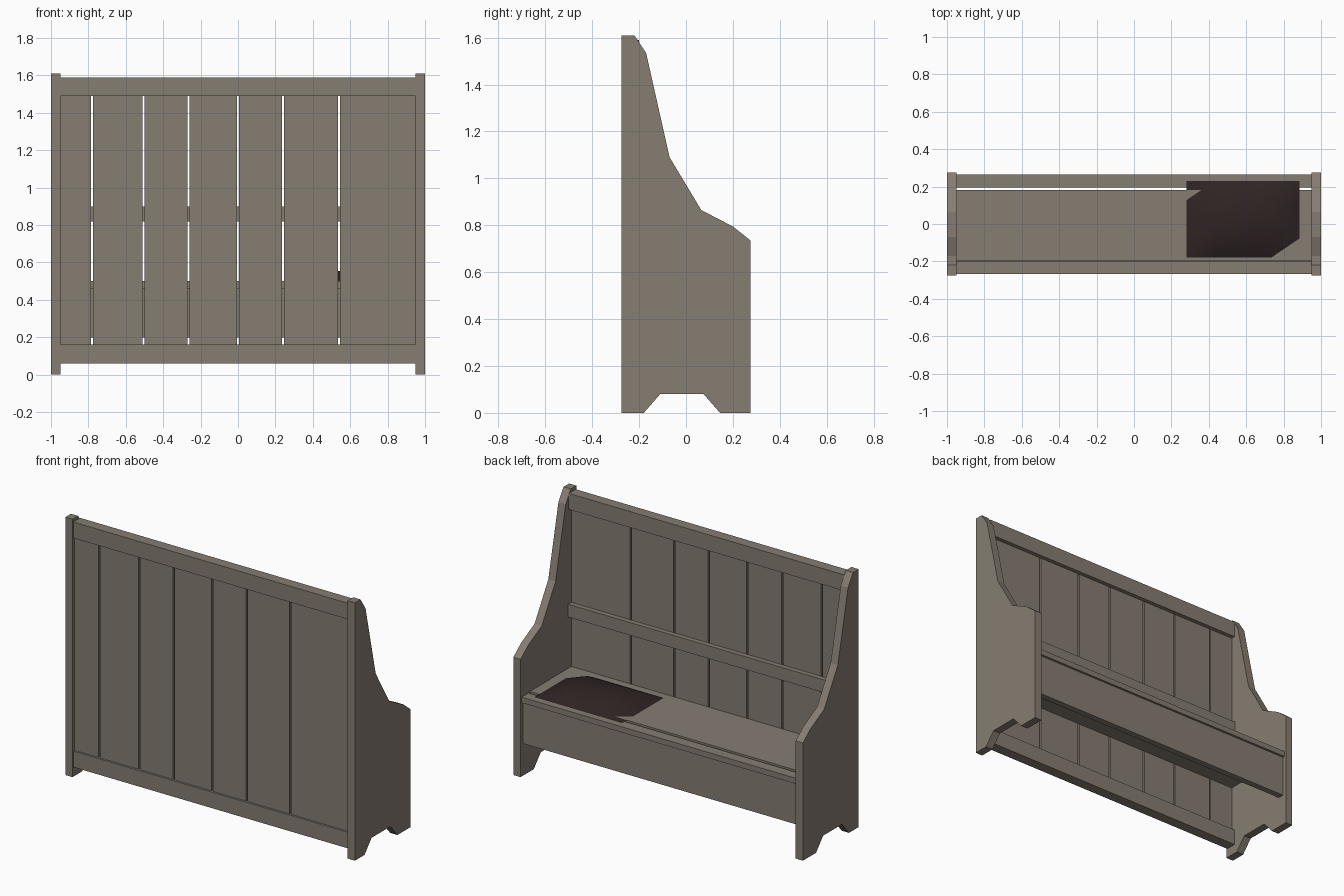
import bpy, bmesh

if "Cube" in bpy.data.objects:
    bpy.data.objects.remove(bpy.data.objects["Cube"])

def material(name, rgb):
    m = bpy.data.materials.new(name)
    m.diffuse_color = (*rgb, 1)
    m.use_nodes = True
    m.node_tree.nodes["Principled BSDF"].inputs["Base Color"].default_value = m.diffuse_color
    return m

wood = material("weathered wood", (0.24, 0.205, 0.17))
cloth = material("dark brown cloth", (0.028, 0.017, 0.017))

def finish(name, bm, mat):
    me = bpy.data.meshes.new(name)
    bm.normal_update()
    bm.to_mesh(me)
    bm.free()
    me.materials.append(mat)
    ob = bpy.data.objects.new(name, me)
    bpy.context.collection.objects.link(ob)
    return ob

def box(name, x, y, z, mat=wood):
    bm = bmesh.new()
    bmesh.ops.create_cube(bm, size=1)
    for v in bm.verts:
        v.co = [(a + b) / 2 + c * (b - a) for (a, b), c in zip((x, y, z), v.co)]
    return finish(name, bm, mat)

# shaped side panels
profile = [(-0.275, 0), (-0.18, 0), (-0.11, 0.08), (0.075, 0.08), (0.145, 0),
           (0.275, 0), (0.275, 0.735), (0.2, 0.795), (0.065, 0.865),
           (-0.07, 1.09), (-0.17, 1.535), (-0.22, 1.61), (-0.275, 1.61)]
for name, x0 in (("left_side_panel", -1.0), ("right_side_panel", 0.95)):
    bm = bmesh.new()
    face = bm.faces.new([bm.verts.new((x0, y, z)) for y, z in profile])
    ext = bmesh.ops.extrude_face_region(bm, geom=[face])
    for v in ext["geom"]:
        if isinstance(v, bmesh.types.BMVert):
            v.co.x += 0.05
    bmesh.ops.recalc_face_normals(bm, faces=bm.faces)
    finish(name, bm, wood)

# back rails
W = (-0.95, 0.95)
box("top_rail", W, (-0.268, -0.2), (1.49, 1.59))
box("bottom_rail", W, (-0.268, -0.2), (0.06, 0.16))
box("lumbar_rail", W, (-0.226, -0.195), (0.82, 0.90))

# back planks with narrow gaps
cuts = [-0.955, -0.78, -0.505, -0.265, 0, 0.24, 0.54, 0.955]
for i, (a, b) in enumerate(zip(cuts, cuts[1:])):
    box(f"back_plank_{i + 1}", (a + 0.005, b - 0.005), (-0.255, -0.226), (0.155, 1.495))

# seat, front strip and apron
box("seat", W, (-0.226, 0.183), (0.46, 0.50))
box("seat_front_strip", W, (0.196, 0.264), (0.46, 0.495))
box("front_apron", W, (0.21, 0.25), (0.20, 0.46))

# puffed low-poly cushion: rim lies on the seat, inside is raised
bm = bmesh.new()
N = 4
grid = []
for j in range(N + 1):
    row = []
    for i in range(N + 1):
        rim = i in (0, N) or j in (0, N)
        z = 0.4999 if rim else 0.555
        row.append(bm.verts.new((0.28 + 0.605 * i / N, -0.18 + 0.41 * j / N, z)))
    grid.append(row)
for j in range(N):
    for i in range(N):
        a, b = grid[j][i], grid[j][i + 1]
        c, d = grid[j + 1][i + 1], grid[j + 1][i]
        bm.faces.new((a, b, c))
        bm.faces.new((a, c, d))
for f in bm.faces:
    f.smooth = True
finish("cushion", bm, cloth)
